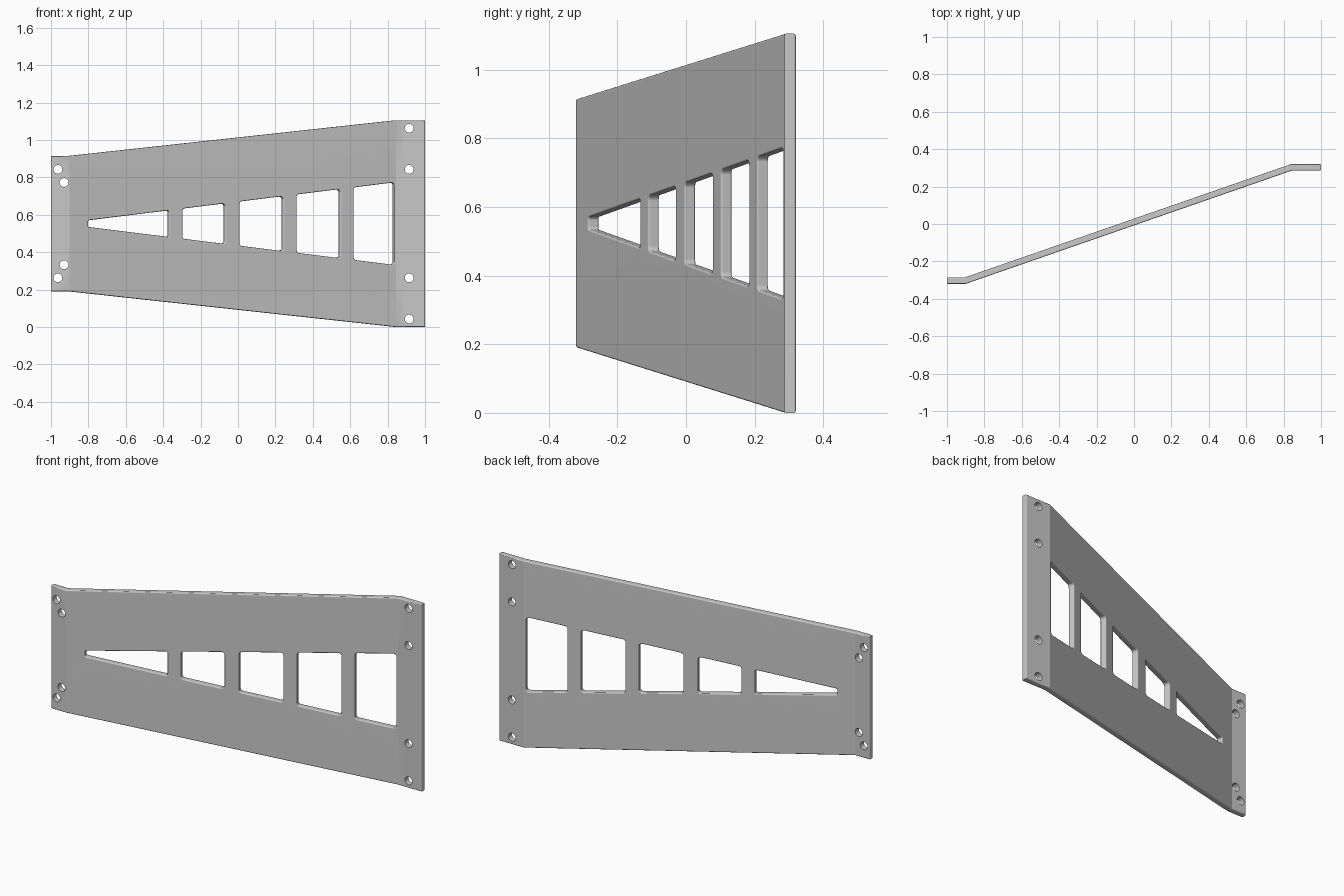
import bpy, bmesh, math
from mathutils import Vector

if "Cube" in bpy.data.objects:
    bpy.data.objects.remove(bpy.data.objects["Cube"])

MID = 0.5525                     # height of the mirror line
THICK = 0.034
BEND_L, BEND_R = -0.903, 0.842   # bend lines between flanges and web
Y = 0.303                        # flange depth, front left and back right
SLOPE = 2 * Y / (BEND_R - BEND_L)
ANGLE = math.atan(SLOPE)

grey = bpy.data.materials.new("plain grey")
grey.diffuse_color = (0.58, 0.58, 0.58, 1)
grey.use_nodes = True
grey.node_tree.nodes["Principled BSDF"].inputs["Base Color"].default_value = grey.diffuse_color


def rounded(corners, radius, steps=8):
    """Round the corners of a flat outline."""
    out = []
    for i, c in enumerate(corners):
        u = (corners[i - 1] - c).normalized()
        v = (corners[(i + 1) % len(corners)] - c).normalized()
        half = math.acos(u.dot(v)) / 2
        centre = c + (u + v).normalized() * (radius / math.sin(half))
        s = c + u * (radius / math.tan(half)) - centre
        e = c + v * (radius / math.tan(half)) - centre
        for k in range(steps + 1):
            out.append(centre + s.lerp(e, k / steps).normalized() * radius)
    return out


def offset(loop, dist):
    """Move an outline to its left by a distance."""
    out = []
    for i, c in enumerate(loop):
        a = (c - loop[i - 1]).normalized()
        b = (loop[(i + 1) % len(loop)] - c).normalized()
        na, nb = Vector((-a.y, a.x)), Vector((-b.y, b.x))
        out.append(c + (na + nb) * (dist / (1 + na.dot(nb))))
    return out


def add_wall(bm, loop, radius, steps=5):
    """Wall around an outline with rounded rims; returns front and back rim edges."""
    arc = [(0, -THICK / 2)]
    if radius:
        arc = []
        for k in range(steps + 1):
            t = math.pi / 2 * k / steps
            arc.append((radius * (1 - math.sin(t)), -THICK / 2 + radius * (1 - math.cos(t))))
    arc += [(inset, -d) for inset, d in reversed(arc)]
    rings = [[bm.verts.new((p.x, d, p.y)) for p in offset(loop, inset)] for inset, d in arc]
    n = len(loop)
    for a, b in zip(rings, rings[1:]):
        for i in range(n):
            bm.faces.new((a[i], a[(i + 1) % n], b[(i + 1) % n], b[i]))
    return [[bm.edges.get((r[i], r[(i + 1) % n])) for i in range(n)]
            for r in (rings[0], rings[-1])]


# Tapered outline of the plate
walls = [([Vector(p) for p in ((-1, MID - 0.3625), (BEND_L, MID - 0.3625),
                               (BEND_R, MID - 0.5525), (1, MID - 0.5525),
                               (1, MID + 0.5525), (BEND_R, MID + 0.5525),
                               (BEND_L, MID + 0.3625), (-1, MID + 0.3625))], 0.006)]

# Tapered slots in the web
for x0, x1, r in ((-0.806, -0.373, 0.009), (-0.301, -0.073, 0.016), (0.004, 0.237, 0.016),
                  (0.309, 0.542, 0.016), (0.614, 0.831, 0.016)):
    h0, h1 = (0.0175 + (x + 0.806) * 0.124 for x in (x0, x1))
    corners = [Vector((x0, MID + h0)), Vector((x1, MID + h1)),
               Vector((x1, MID - h1)), Vector((x0, MID - h0))]
    walls.append((rounded(corners, r), 0.006))

# Bolt holes in the flanges, mirrored about the middle height
for x, dz in ((-0.963, 0.29), (-0.93, 0.22), (0.915, 0.51), (0.915, 0.29)):
    for s in (-1, 1):
        walls.append(([Vector((x + 0.0235 * math.cos(t), MID + s * dz - 0.0235 * math.sin(t)))
                       for t in (2 * math.pi * k / 32 for k in range(32))], 0))

# Flat plate: walls first, then the front and back faces
bm = bmesh.new()
front, back = [], []
for loop, r in walls:
    f, b = add_wall(bm, loop, r)
    front += f
    back += b
for edges, ny in ((front, -1), (back, 1)):
    bmesh.ops.triangle_fill(bm, use_beauty=True, use_dissolve=False, edges=edges,
                            normal=(0, ny, 0))

# Fold the plate along the two bend lines
for x in (BEND_L, BEND_R):
    bmesh.ops.bisect_plane(bm, geom=bm.verts[:] + bm.edges[:] + bm.faces[:], dist=0.0008,
                           plane_co=(x, 0, 0), plane_no=(1, 0, 0))
for v in bm.verts:
    x, d = v.co.x, v.co.y
    if min(abs(x - BEND_L), abs(x - BEND_R)) < 0.001:
        shift = Vector((-math.tan(ANGLE / 2), 1, 0))
    elif BEND_L < x < BEND_R:
        shift = Vector((-math.sin(ANGLE), math.cos(ANGLE), 0))
    else:
        shift = Vector((0, 1, 0))
    y = max(-Y, min(Y, -Y + (x - BEND_L) * SLOPE))
    v.co = Vector((x, y, v.co.z)) + shift * d
bmesh.ops.recalc_face_normals(bm, faces=bm.faces)

mesh = bpy.data.meshes.new("bent_plate")
bm.to_mesh(mesh)
bm.free()
mesh.materials.append(grey)
plate = bpy.data.objects.new("bent_plate", mesh)
bpy.context.collection.objects.link(plate)

# Smooth rims while the two bends stay crisp
plate.select_set(True)
bpy.context.view_layer.objects.active = plate
bpy.ops.object.shade_smooth_by_angle(angle=math.radians(18.5))
weighted = plate.modifiers.new("flat_faces", 'WEIGHTED_NORMAL')
weighted.keep_sharp = True
